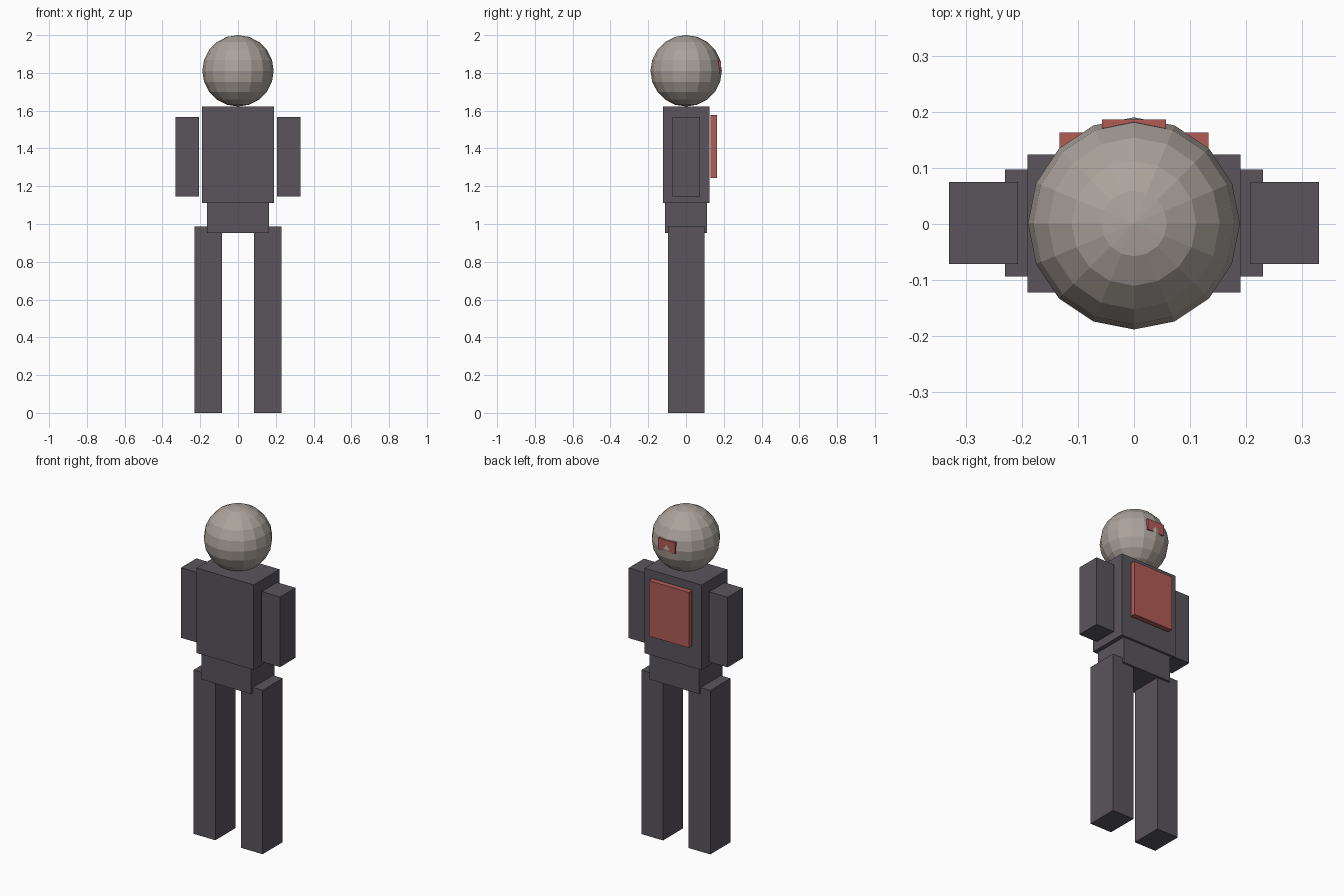
import bpy

cube = bpy.data.objects.get("Cube")
if cube:
    bpy.data.objects.remove(cube, do_unlink=True)


def make_material(name, rgb):
    mat = bpy.data.materials.new(name)
    mat.use_nodes = True
    mat.diffuse_color = (*rgb, 1)
    mat.node_tree.nodes["Principled BSDF"].inputs["Base Color"].default_value = (*rgb, 1)
    return mat


charcoal = make_material("charcoal", (0.10, 0.09, 0.107))
stone = make_material("warm_grey", (0.41, 0.365, 0.33))
red = make_material("dull_red", (0.44, 0.107, 0.093))


def box(name, mat, x, y, z):
    """Box spanning the given (low, high) ranges."""
    spans = (x, y, z)
    bpy.ops.mesh.primitive_cube_add(size=1, location=[(a + b) / 2 for a, b in spans])
    ob = bpy.context.object
    ob.name = name
    ob.scale = [b - a for a, b in spans]
    bpy.ops.object.transform_apply(location=False, rotation=False, scale=True)
    ob.data.materials.append(mat)
    return ob


def pair(name, mat, x, y, z):
    """Left box (+x) and its mirrored right twin."""
    box("left_" + name, mat, x, y, z)
    box("right_" + name, mat, (-x[1], -x[0]), y, z)


# Body
box("torso", charcoal, (-0.19, 0.19), (-0.122, 0.124), (1.11, 1.622))
box("pelvis", charcoal, (-0.165, 0.165), (-0.11, 0.11), (0.953, 1.115))
pair("arm", charcoal, (0.207, 0.33), (-0.071, 0.075), (1.145, 1.567))
pair("leg", charcoal, (0.085, 0.23), (-0.094, 0.097), (0, 0.987))

# Faceted head
bpy.ops.mesh.primitive_uv_sphere_add(segments=16, ring_count=10, radius=0.189,
                                     location=(0, 0.001, 1.811))
head = bpy.context.object
head.name = "head"
head.data.materials.append(stone)

# Plates on the back and the back of the head
box("back_plate", red, (-0.133, 0.133), (0.131, 0.163), (1.243, 1.577))
box("head_plate", red, (-0.057, 0.057), (0.156, 0.186), (1.797, 1.864))
